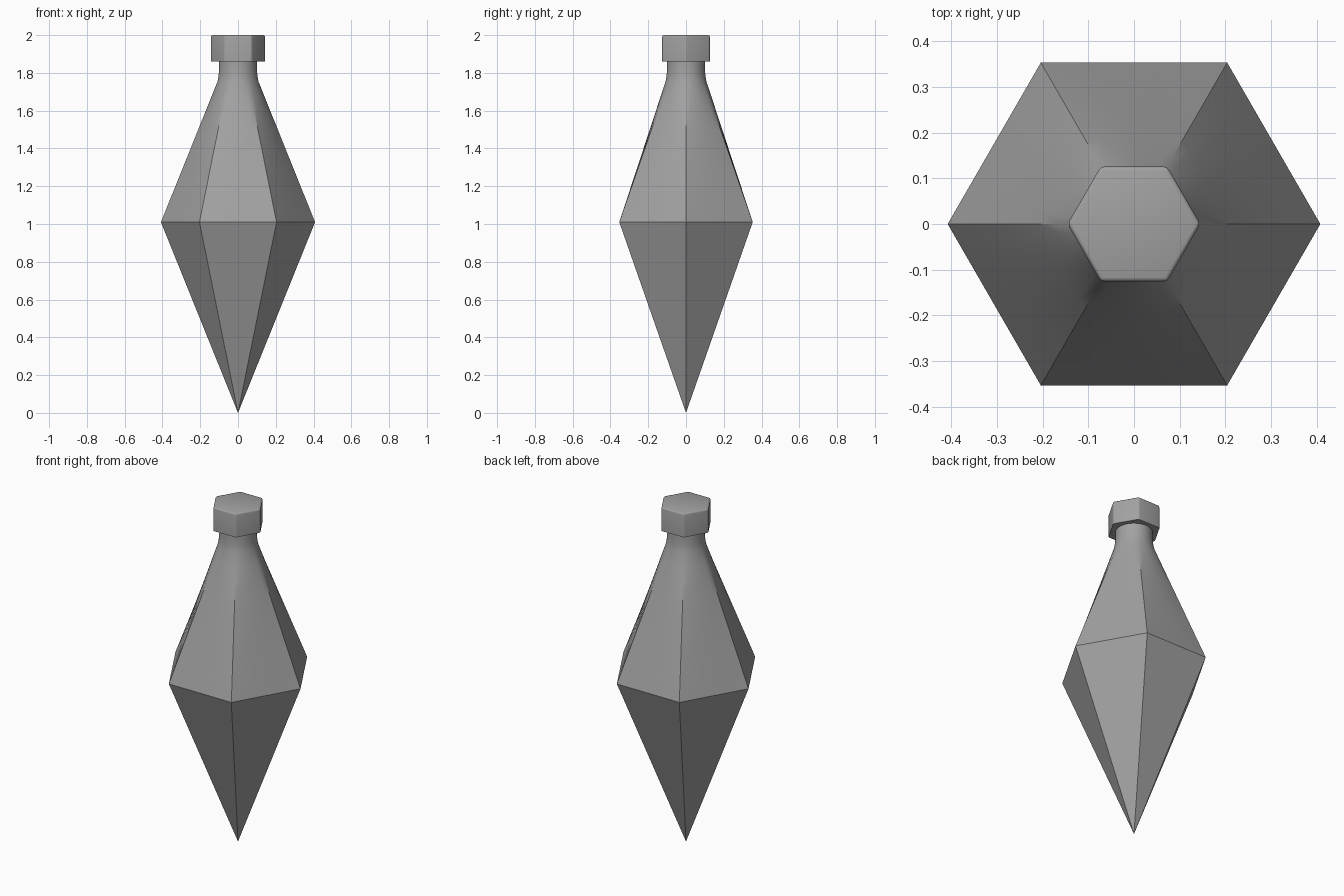
import bpy, bmesh
from math import cos, sin, pi, radians
from mathutils import Vector

cube = bpy.data.objects.get("Cube")
if cube:
    bpy.data.objects.remove(cube)

SIDES, STEPS = 6, 8          # hexagon sides, segments along each side

steel = bpy.data.materials.new("grey_steel")
steel.use_nodes = True
GREY = (0.36, 0.36, 0.36, 1)
steel.diffuse_color = GREY
steel.node_tree.nodes["Principled BSDF"].inputs["Base Color"].default_value = GREY


def corner(i, r):
    a = 2 * pi * i / SIDES
    return Vector((r * cos(a), r * sin(a), 0))


def make_object(name, bm, angle):
    bmesh.ops.recalc_face_normals(bm, faces=bm.faces)
    mesh = bpy.data.meshes.new(name)
    bm.to_mesh(mesh)
    bm.free()
    mesh.materials.append(steel)
    ob = bpy.data.objects.new(name, mesh)
    bpy.context.collection.objects.link(ob)
    bpy.ops.object.select_all(action='DESELECT')
    ob.select_set(True)
    bpy.context.view_layer.objects.active = ob
    bpy.ops.object.shade_smooth_by_angle(angle=radians(angle))
    return ob


def ring(bm, r, z, roundness):
    """Ring blended between a hexagon and a circle."""
    verts = []
    for i in range(SIDES):
        for k in range(STEPS):
            flat = corner(i, r).lerp(corner(i + 1, r), k / STEPS)
            a = 2 * pi * (i + k / STEPS) / SIDES
            p = flat.lerp(Vector((r * cos(a), r * sin(a), 0)), roundness)
            verts.append(bm.verts.new((p.x, p.y, z)))
    return verts


# Bob body: hexagonal point, shoulders easing into a round neck
WIDE, MID, NECK, SHOULDER = 0.408, 1.01, 0.108, 1.755
bm = bmesh.new()
rings = []
for t in (0, 0.33, 0.66, 0.8, 0.9, 1):
    r = WIDE + (NECK - WIDE) * t
    rings.append(ring(bm, r, MID + (SHOULDER - MID) * t, t * NECK / r))
for r, z in ((0.103, 1.785), (0.1, 1.82), (0.1, 1.87)):
    rings.append(ring(bm, r, z, 1))
n = SIDES * STEPS
for low, high in zip(rings, rings[1:]):
    for i in range(n):
        j = (i + 1) % n
        bm.faces.new((low[i], low[j], high[j], high[i]))
tip = bm.verts.new((0, 0, 0))
for i in range(SIDES):
    side = [rings[0][(i * STEPS + k) % n] for k in range(STEPS + 1)]
    bm.faces.new(side + [tip])
bm.faces.new(rings[-1])
make_object("bob_body", bm, 30)

# Hexagonal cap, softened on the top and upright edges
bm = bmesh.new()
CAP, BOTTOM, TOP = 0.1455, 1.861, 2.0
low = [bm.verts.new(corner(i, CAP) + Vector((0, 0, BOTTOM))) for i in range(SIDES)]
high = [bm.verts.new(corner(i, CAP) + Vector((0, 0, TOP))) for i in range(SIDES)]
bm.faces.new(low)
bm.faces.new(high)
for i in range(SIDES):
    j = (i + 1) % SIDES
    bm.faces.new((low[i], low[j], high[j], high[i]))
soft = [e for e in bm.edges if max(v.co.z for v in e.verts) > TOP - 0.01]
bmesh.ops.bevel(bm, geom=soft, offset=0.009, segments=3, profile=0.5,
                affect='EDGES')
make_object("hex_cap", bm, 35)
